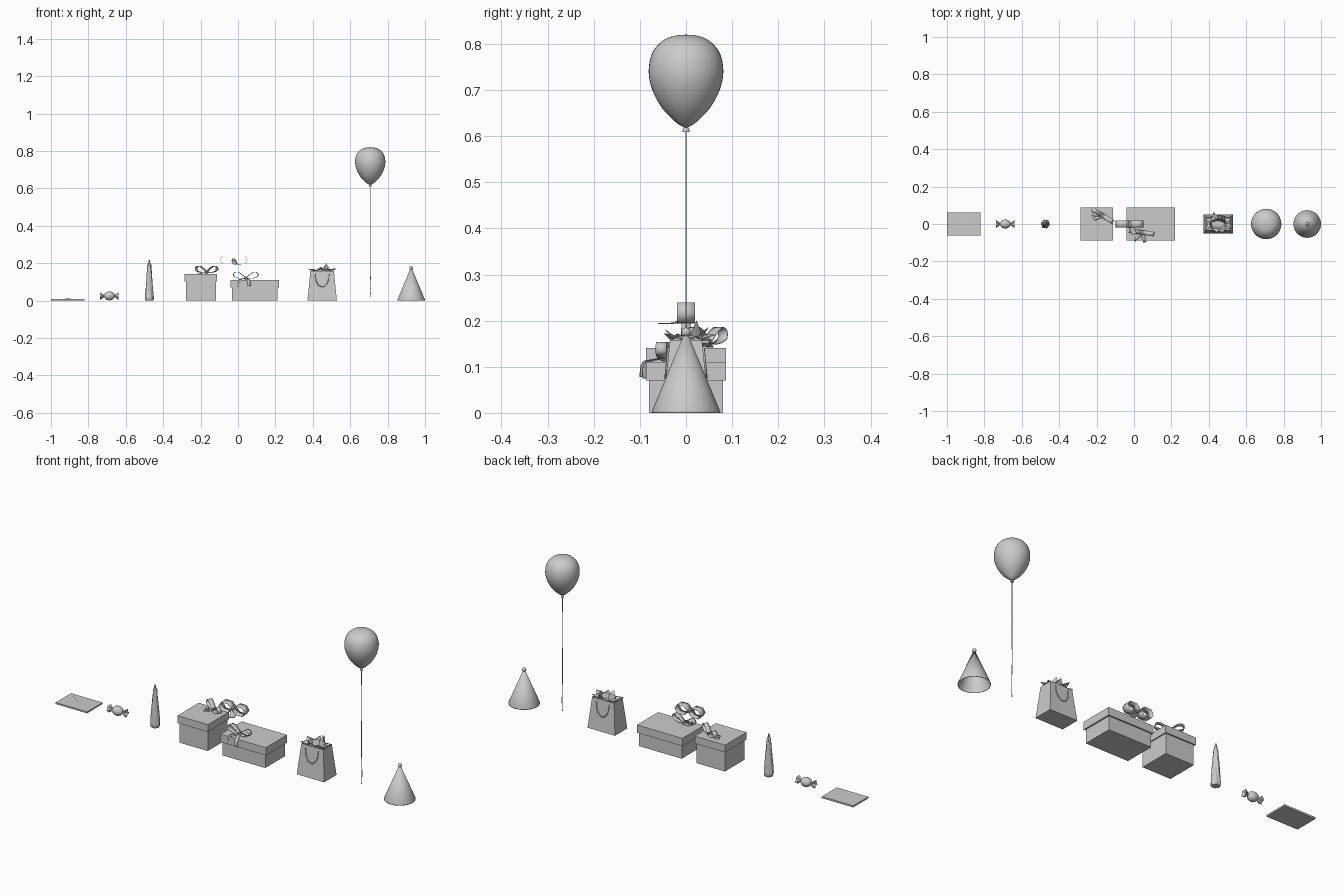
import bpy, bmesh, math
from mathutils import Vector, Matrix

if "Cube" in bpy.data.objects:
    bpy.data.objects.remove(bpy.data.objects["Cube"])


def make(name, verts, faces, smooth=True, thick=0):
    me = bpy.data.meshes.new(name)
    me.from_pydata([tuple(v) for v in verts], [], faces)
    bm = bmesh.new()
    bm.from_mesh(me)
    bmesh.ops.remove_doubles(bm, verts=bm.verts, dist=1e-6)
    bmesh.ops.recalc_face_normals(bm, faces=bm.faces)
    bm.to_mesh(me)
    bm.free()
    ob = bpy.data.objects.new(name, me)
    bpy.context.collection.objects.link(ob)
    if thick:
        s = ob.modifiers.new("thickness", "SOLIDIFY")
        s.thickness, s.offset = thick, 0
    if smooth:
        bpy.ops.object.select_all(action='DESELECT')
        ob.select_set(True)
        bpy.context.view_layer.objects.active = ob
        bpy.ops.object.shade_smooth_by_angle(angle=math.radians(40))
    return ob


def spline(pts, steps=6):
    # Catmull-Rom through the points
    p = [Vector(q) for q in pts]
    p = [2 * p[0] - p[1]] + p + [2 * p[-1] - p[-2]]
    out = []
    for i in range(1, len(p) - 2):
        a, b, c, d = p[i - 1:i + 3]
        for k in range(steps):
            t = k / steps
            out.append(0.5 * (2 * b + (c - a) * t + (2 * a - 5 * b + 4 * c - d) * t * t
                              + (3 * b - a - 3 * c + d) * t ** 3))
    return out + [p[-2]]


def lathe(name, profile, loc, n=32, lobes=0, amp=0.0, twist=0.0, rot=None, thick=0):
    verts, faces = [], []
    for r, z in profile:
        for i in range(n):
            a = 2 * math.pi * i / n
            rr = r * (1 + amp * math.cos(lobes * a + twist * z))
            verts.append((rr * math.cos(a), rr * math.sin(a), z))
    for j in range(len(profile) - 1):
        for i in range(n):
            k = (i + 1) % n
            faces.append((j * n + i, j * n + k, (j + 1) * n + k, (j + 1) * n + i))
    ob = make(name, verts, faces, thick=thick)
    ob.location = loc
    if rot:
        ob.rotation_euler = rot
    return ob


def frustum(name, x, y, z0, z1, bottom, top, open_top=False):
    v = [(x + sx * h[0], y + sy * h[1], z) for z, h in ((z0, bottom), (z1, top))
         for sx, sy in ((-1, -1), (1, -1), (1, 1), (-1, 1))]
    f = [(0, 1, 2, 3)] + [(i, (i + 1) % 4, 4 + (i + 1) % 4, 4 + i) for i in range(4)]
    if not open_top:
        f.append((4, 5, 6, 7))
    return make(name, v, f, smooth=False, thick=0.002 if open_top else 0)


def strip(name, pts, width, mat, steps=6):
    # flat ribbon: path swept sideways along local y
    path = spline(pts, steps) if steps > 1 else [Vector(p) for p in pts]
    v = [mat @ (p + Vector((0, s * width / 2, 0))) for p in path for s in (-1, 1)]
    f = [(2 * i, 2 * i + 1, 2 * i + 3, 2 * i + 2) for i in range(len(path) - 1)]
    return make(name, v, f, thick=0.0015)


def tube(name, pts, r, steps=8):
    cu = bpy.data.curves.new(name, 'CURVE')
    cu.dimensions, cu.bevel_depth, cu.bevel_resolution = '3D', r, 2
    cu.use_fill_caps = True
    path = spline(pts, steps)
    sp = cu.splines.new('POLY')
    sp.points.add(len(path) - 1)
    for q, p in zip(sp.points, path):
        q.co = (*p, 1)
    ob = bpy.data.objects.new(name, cu)
    bpy.context.collection.objects.link(ob)


def bow(name, loc, angle, loop, width, tails, steps=6):
    m = Matrix.Translation(loc) @ Matrix.Rotation(math.radians(angle), 4, 'Z')
    for side, s in (("left", -1), ("right", 1)):
        strip(f"{name}_{side}_loop", [(s * x, 0, z) for x, z in loop], width, m, steps)
    for i, (t, a) in enumerate(tails):
        tm = m @ Matrix.Rotation(math.radians(a), 4, 'Z')
        strip(f"{name}_tail_{i}", [(x, 0, z) for x, z in t], width * 0.7, tm)
    k = lathe(f"{name}_knot", [(0, -width * .4), (.007, -width * .4), (.009, 0),
                               (.007, width * .4), (0, width * .4)], (0, 0, 0), 12)
    k.matrix_world = m @ Matrix.Rotation(math.pi / 2, 4, 'X')


# envelope with flap folds
frustum("envelope", -0.91, 0, 0, 0.008, (0.09, 0.062), (0.09, 0.062))
make("envelope_flap", [(-1, .062, .0085), (-.82, .062, .0085), (-.91, -.005, .0095)],
     [(0, 1, 2)], smooth=False, thick=0.001)

# wrapped candy: round middle, fanned ends
half = [(.0, 0), (.024, 0), (.0225, .010), (.018, .019), (.010, .026), (.005, .029)]
lathe("candy_body", [(r, -z) for r, z in half[:0:-1]] + half[1:], (-0.688, 0, 0.025), 24,
      rot=(0, math.pi / 2, 0))
for name, s in (("candy_left_twist", -1), ("candy_right_twist", 1)):
    lathe(name, [(.004, s * .027), (.010, s * .037), (.018, s * .049)], (-0.688, 0, 0.025),
          30, lobes=5, amp=0.2, rot=(0, math.pi / 2, 0), thick=0.001)

# twisted candle and wick
prof = [(0, 0), (.018, 0), (.022, .005), (.023, .02)]
prof += [(.022 - .012 * i / 16, .025 + .165 * i / 16) for i in range(17)]
prof += [(.008, .198), (.003, .203), (0, .203)]
lathe("candle", prof, (-0.474, 0, 0), 40, lobes=6, amp=0.08, twist=35)
lathe("candle_wick", [(0, .20), (.004, .20), (.005, .208), (.0015, .22), (0, .22)],
      (-0.474, 0, 0), 10)

# gift boxes with lids
frustum("square_box", -0.198, 0, 0, 0.11, (.081, .08), (.081, .08))
frustum("square_box_lid", -0.198, 0, 0.103, 0.141, (.087, .087), (.087, .087))
frustum("long_box", 0.09, 0, 0, 0.08, (.122, .08), (.122, .08))
frustum("long_box_lid", 0.09, 0, 0.07, 0.11, (.13, .087), (.13, .087))

# ribbon bows
soft = [(0, 0), (.025, .022), (.048, .033), (.064, .026), (.064, .010), (.045, .001), (.02, -.003), (0, 0)]
bow("square_box_bow", (-0.168, 0.045, 0.152), -32, soft, 0.024,
    [([(0, 0), (.025, -.006), (.05, -.010)], -125), ([(0, 0), (.03, -.006), (.055, -.010)], -155)])
bow("long_box_bow", (0.042, -0.045, 0.12), -8, soft, 0.024,
    [([(0, 0), (.03, -.005), (.048, -.008), (.057, -.02), (.059, -.045)], -125),
     ([(0, 0), (.03, -.005), (.045, -.008), (.053, -.02), (.055, -.042)], -65)])
flat = [(0, 0), (.022, .022), (.060, .022), (.074, 0), (.060, -.022), (.022, -.022), (0, 0)]
bow("loose_bow", (-0.023, 0, 0.217), 0, flat, 0.040,
    [([(0, 0), (.015, -.018), (.035, -.023), (.06, -.023)], -65)], steps=1)

# gift bag with handles and tissue paper
BX = 0.45
frustum("gift_bag", BX, 0, 0, 0.158, (.078, .05), (.062, .034), open_top=True)
for name, s in (("front_handle", -1), ("back_handle", 1)):
    y = lambda z: s * (.052 - .10 * z)
    tube(name, [(BX + x, y(z), z) for x, z in ((-.036, .142), (-.033, .11), (-.02, .084), (0, .075),
                                              (.02, .084), (.033, .11), (.036, .142))], 0.0025)
tissue = [(20, .075, .165, .03), (75, .05, .185, .03), (110, .07, .170, .03), (160, .078, .170, .03),
          (205, .08, .165, .028), (260, .045, .180, .03), (300, .055, .172, .03), (345, .078, .172, .03),
          (50, .03, .20, .03)]
for i, (ang, r, z, w) in enumerate(tissue):
    d = Vector((math.cos(math.radians(ang)), math.sin(math.radians(ang)), 0))
    e = Vector((-d.y, d.x, 0))
    c = Vector((BX, 0, 0))
    up = Vector((0, 0, 1))
    inner = Vector((d.x * .035, d.y * .015, .115))
    mid = Vector((d.x * .045, d.y * .027, .160))
    make(f"tissue_{i}", [c + inner - e * w * .4, c + inner + e * w * .4, c + mid + e * w * .8,
                         c + d * r + up * z, c + mid - e * w * .8, c + mid + up * .008],
         [(0, 1, 5), (1, 2, 5), (2, 3, 5), (3, 4, 5), (4, 0, 5)], smooth=False, thick=0.001)

# balloon, knot and string
shape = spline([(.004, .619, 0), (.022, .630, 0), (.052, .661, 0), (.073, .700, 0), (.081, .740, 0),
                (.073, .781, 0), (.049, .808, 0), (.022, .818, 0), (0, .820, 0)], 4)
lathe("balloon", [(max(p.x, 0), p.y) for p in shape], (0.707, 0, 0), 40)
lathe("balloon_knot", [(0, .610), (.008, .609), (.008, .612), (.004, .620), (0, .622)],
      (0.707, 0, 0), 16)
tube("balloon_string", [(.707, 0, .612), (.7075, 0, .4), (.7065, 0, .2), (.709, 0, .1),
                        (.709, 0, .05), (.707, 0, .02)], 0.0016)

# party hat, open underneath, with ball on top
lathe("party_hat", [(.073, 0), (.073, .004), (.003, .172)], (0.926, 0, 0), 48, thick=0.0015)
lathe("hat_ball", [(.010 * math.sin(math.pi * i / 10), .175 - .010 * math.cos(math.pi * i / 10))
                   for i in range(11)], (0.926, 0, 0), 20)
